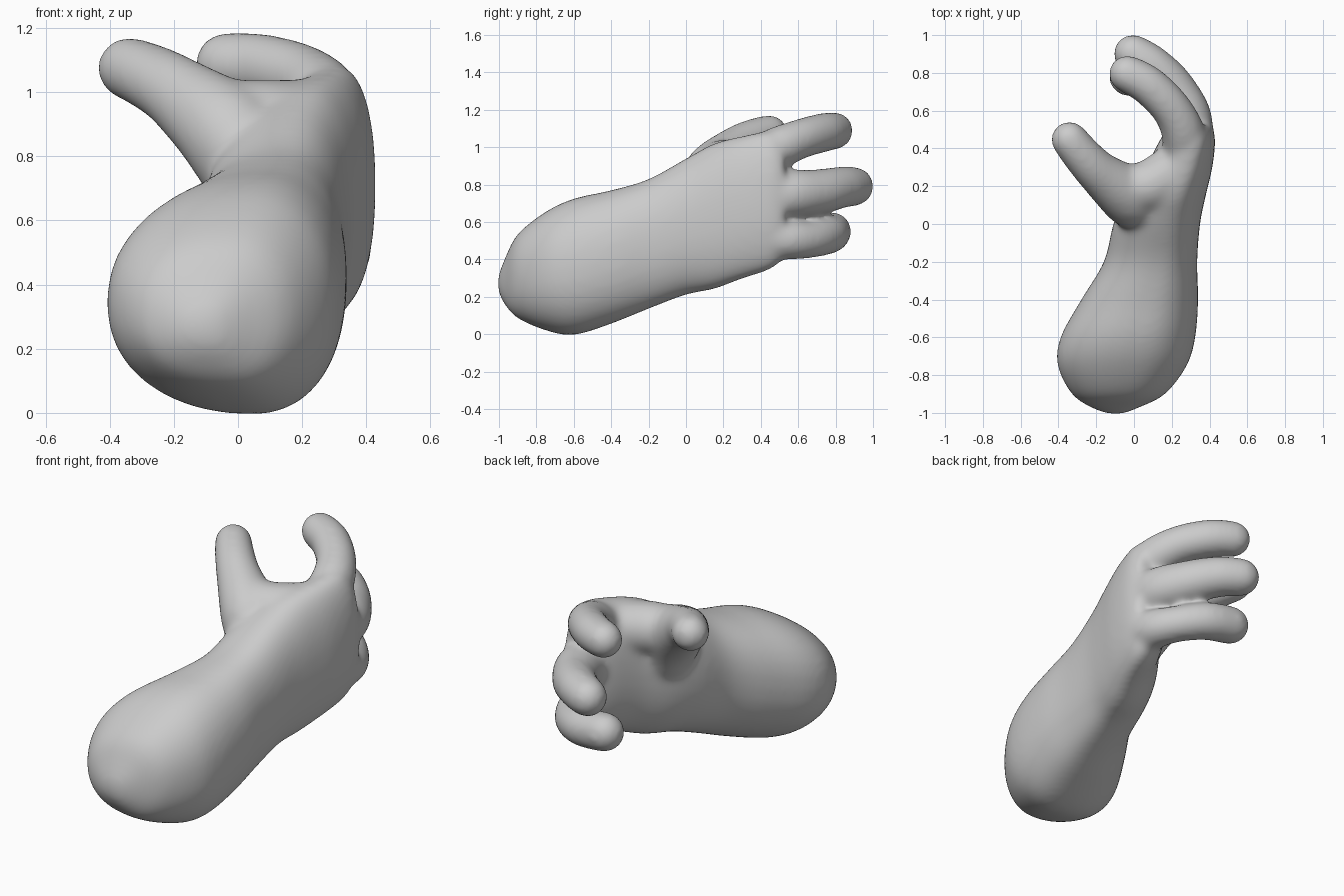
import bpy, bmesh, math
from mathutils import Vector

if "Cube" in bpy.data.objects:
    bpy.data.objects.remove(bpy.data.objects["Cube"])

SIDES = 32


def spline(keys, steps=6):
    """Catmull-Rom interpolation of equal-length tuples."""
    out = []
    for i in range(len(keys) - 1):
        a, b = keys[max(i - 1, 0)], keys[i]
        c, d = keys[i + 1], keys[min(i + 2, len(keys) - 1)]
        for s in range(steps):
            t = s / steps
            out.append(tuple(
                0.5 * (2 * q + (r - p) * t + (2 * p - 5 * q + 4 * r - w) * t * t
                       + (3 * q - p - 3 * r + w) * t ** 3)
                for p, q, r, w in zip(a, b, c, d)))
    out.append(tuple(keys[-1]))
    return out


def loft(bm, rings):
    """Closed skin over a list of point rings."""
    rows = [[bm.verts.new(p) for p in ring] for ring in rings]
    for a, b in zip(rows, rows[1:]):
        for i in range(len(a)):
            j = (i + 1) % len(a)
            bm.faces.new((a[i], a[j], b[j], b[i]))
    bm.faces.new(rows[0][::-1])
    bm.faces.new(rows[-1])


def body(bm, keys, power, skew):
    """Rounded sections along y: (y, x min, x max, z min, z max), ridge skewed to +x."""
    rings = []
    for y, x0, x1, z0, z1 in spline(keys, 4):
        ring = []
        xc = (x0 + x1) / 2 + skew * (x1 - x0) / 2
        for i in range(SIDES):
            a = math.tau * i / SIDES
            c, s = math.cos(a), math.sin(a)
            wide = x1 - xc if c > 0 else xc - x0
            ring.append((xc + wide * math.copysign(abs(c) ** (2 / power), c), y,
                         (z0 + z1) / 2 + (z1 - z0) / 2 * math.copysign(abs(s) ** (2 / power), s)))
        rings.append(ring)
    loft(bm, rings)


def finger(bm, keys):
    """Round tube with domed ends along (x, y, z, radius)."""
    pts = spline(keys)
    cs = [Vector(p[:3]) for p in pts]
    n = len(cs)
    tang = [(cs[min(i + 1, n - 1)] - cs[max(i - 1, 0)]).normalized() for i in range(n)]
    path = [(c, t, p[3]) for c, t, p in zip(cs, tang, pts)]
    dome = [math.radians(a) for a in (20, 40, 60, 80)]

    def cap(entry, sign):
        c, t, r = entry
        return [(c + t * r * math.sin(a) * sign, t, r * math.cos(a)) for a in dome]

    path = cap(path[0], -1)[::-1] + path + cap(path[-1], 1)
    rings = []
    for c, t, r in path:
        u = t.cross(Vector((0, 0, 1))).normalized()
        v = u.cross(t)
        rings.append([c + (u * math.cos(k) + v * math.sin(k)) * r
                      for k in (math.tau * i / SIDES for i in range(SIDES))])
    loft(bm, rings)


bm = bmesh.new()

# forearm, wrist and palm
body(bm, [
    (-1.005, -0.14, -0.06, 0.23, 0.31),
    (-0.97, -0.23, 0.03, 0.16, 0.40),
    (-0.9, -0.33, 0.165, 0.085, 0.535),
    (-0.75, -0.405, 0.28, 0.02, 0.655),
    (-0.6, -0.39, 0.325, -0.005, 0.725),
    (-0.4, -0.28, 0.34, 0.055, 0.77),
    (-0.2, -0.16, 0.335, 0.135, 0.83),
    (0.0, -0.11, 0.35, 0.21, 0.94),
    (0.15, -0.045, 0.38, 0.24, 1.02),
    (0.3, 0.06, 0.415, 0.295, 1.06),
    (0.45, 0.14, 0.43, 0.345, 1.08),
    (0.53, 0.20, 0.41, 0.41, 1.0)], 2.2, 0.24)

# upper, middle and lower fingers
finger(bm, [(0.23, 0.28, 0.88, 0.09), (0.265, 0.45, 0.975, 0.115), (0.205, 0.60, 1.04, 0.107),
            (0.08, 0.73, 1.077, 0.105), (-0.035, 0.795, 1.088, 0.1)])
finger(bm, [(0.25, 0.3, 0.72, 0.1), (0.29, 0.52, 0.745, 0.13), (0.215, 0.70, 0.76, 0.122),
            (0.10, 0.83, 0.785, 0.112), (-0.005, 0.90, 0.79, 0.105)])
finger(bm, [(0.26, 0.27, 0.54, 0.08), (0.31, 0.50, 0.51, 0.108), (0.26, 0.65, 0.505, 0.1),
            (0.125, 0.755, 0.53, 0.104), (-0.03, 0.78, 0.55, 0.105)])

# thumb with its heel, and the web joining it to the palm
finger(bm, [(0.05, 0.11, 0.73, 0.15), (-0.02, 0.145, 0.86, 0.16), (-0.185, 0.27, 0.995, 0.118),
            (-0.28, 0.37, 1.05, 0.105), (-0.342, 0.447, 1.075, 0.098)])
finger(bm, [(-0.07, 0.19, 0.92, 0.12), (0.08, 0.20, 0.90, 0.14), (0.21, 0.28, 0.90, 0.14)])

bmesh.ops.recalc_face_normals(bm, faces=bm.faces)
mesh = bpy.data.meshes.new("hand_and_forearm")
bm.to_mesh(mesh)
bm.free()
hand = bpy.data.objects.new("hand_and_forearm", mesh)
bpy.context.collection.objects.link(hand)

# fuse the parts into one soft skin
fuse = hand.modifiers.new("fuse", 'REMESH')
fuse.mode = 'VOXEL'
fuse.voxel_size = 0.014
fuse.use_smooth_shade = True
soften = hand.modifiers.new("soften", 'SMOOTH')
soften.factor = 0.5
soften.iterations = 30

grey = bpy.data.materials.new("plain_grey")
grey.diffuse_color = (0.6, 0.6, 0.6, 1)
grey.use_nodes = True
grey.node_tree.nodes["Principled BSDF"].inputs["Base Color"].default_value = grey.diffuse_color
mesh.materials.append(grey)
for p in mesh.polygons:
    p.use_smooth = True
